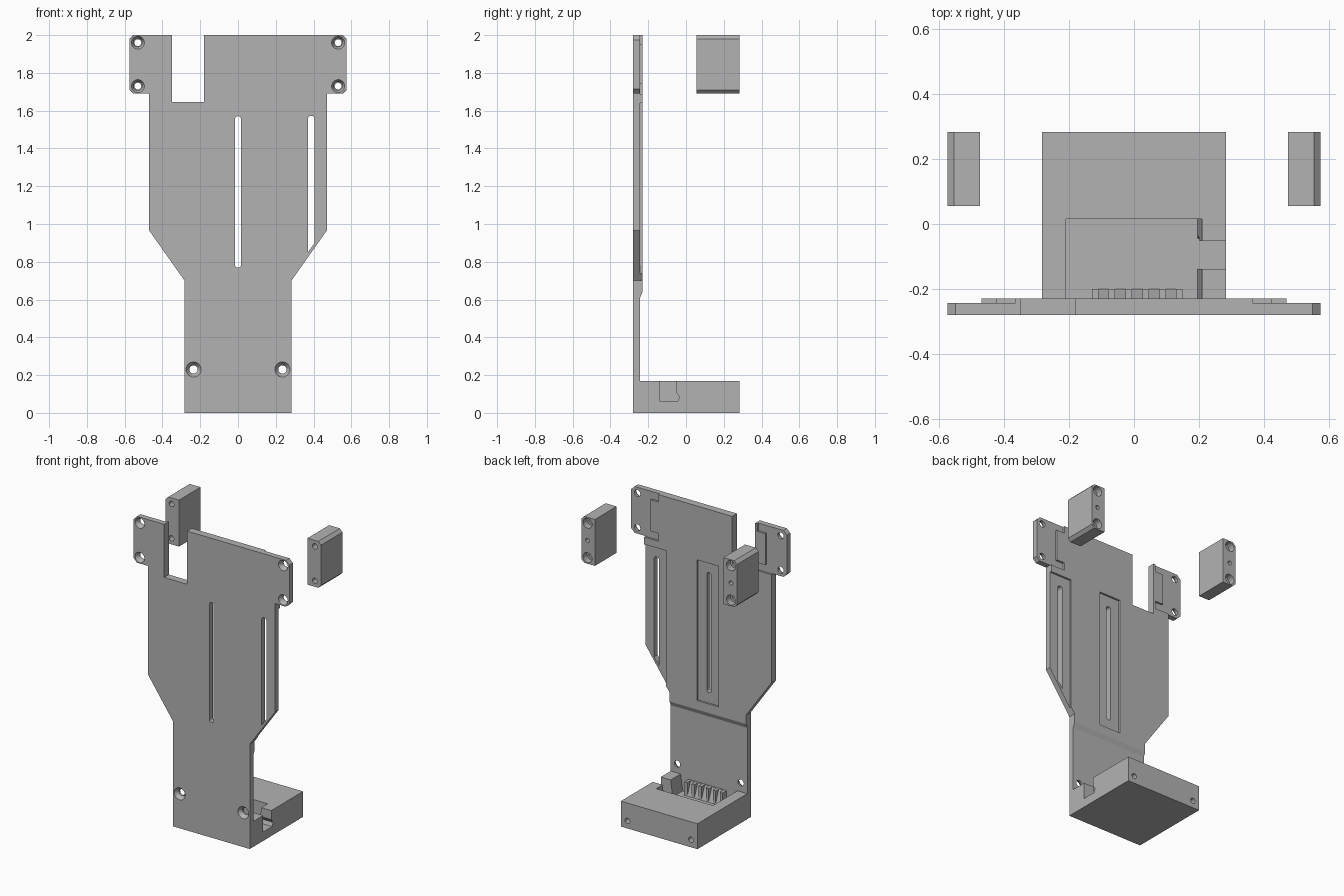
import bpy, bmesh, math
from mathutils import Vector

cube = bpy.data.objects.get("Cube")
if cube:
    bpy.data.objects.remove(cube)

grey = bpy.data.materials.new("plain_grey")
grey.use_nodes = True
colour = (0.45, 0.45, 0.45, 1)
grey.diffuse_color = colour
grey.node_tree.nodes["Principled BSDF"].inputs["Base Color"].default_value = colour


def make(name, bm):
    bmesh.ops.recalc_face_normals(bm, faces=bm.faces)
    mesh = bpy.data.meshes.new(name)
    bm.to_mesh(mesh)
    bm.free()
    mesh.materials.append(grey)
    ob = bpy.data.objects.new(name, mesh)
    bpy.context.collection.objects.link(ob)
    return ob


def prism(name, pts, a, b, axis="y"):
    """Extrude a profile: (x, z) along y, or (y, z) along x."""
    place = (lambda p, d: (p[0], d, p[1])) if axis == "y" else (lambda p, d: (d, p[0], p[1]))
    bm = bmesh.new()
    face = bm.faces.new([bm.verts.new(place(p, a)) for p in pts])
    ext = bmesh.ops.extrude_face_region(bm, geom=[face])
    move = Vector(place((0, 0), b - a))
    bmesh.ops.translate(bm, vec=move, verts=[g for g in ext["geom"] if isinstance(g, bmesh.types.BMVert)])
    return make(name, bm)


def rect(x0, x1, z0, z1):
    return [(x0, z0), (x1, z0), (x1, z1), (x0, z1)]


def arc(x, z, r, start, end, n=10):
    steps = [math.radians(start + (end - start) * i / n) for i in range(n + 1)]
    return [(x + r * math.cos(t), z + r * math.sin(t)) for t in steps]


def cone(x, z, r0, r1, y0, y1):
    """Round cutter along y, radius r0 at y0 and r1 at y1."""
    bm = bmesh.new()
    rings = [[bm.verts.new((px, y, pz)) for px, pz in arc(x, z, r, 0, 360, 24)[:-1]]
             for r, y in ((r0, y0), (r1, y1))]
    for ring in rings:
        bm.faces.new(ring)
    for i in range(24):
        j = (i + 1) % 24
        bm.faces.new((rings[0][i], rings[0][j], rings[1][j], rings[1][i]))
    return make("cutter", bm)


def cut(ob, cutter):
    cutter.hide_render = True
    mod = ob.modifiers.new("cut", "BOOLEAN")
    mod.operation = "DIFFERENCE"
    mod.solver = "EXACT"
    mod.object = cutter
    bpy.context.view_layer.objects.active = ob
    bpy.ops.object.modifier_apply(modifier=mod.name)
    bpy.data.objects.remove(cutter)


FRONT, STEP, BACK = -0.28, -0.243, -0.23
HOLES = (1.73, 1.96)
C = 0.025

# Back plate outline: narrow foot, tapered shoulders, side tabs and top notch
right = [(0.283, 0), (0.283, 0.70), (0.47, 0.965), (0.47, 1.69), (0.575 - C, 1.69),
         (0.575, 1.69 + C), (0.575, 2 - C), (0.575 - C, 2)]
notch = [(-0.18, 2), (-0.18, 1.645), (-0.35, 1.645), (-0.35, 2)]
plate = prism("back_plate", right + notch + [(-x, z) for x, z in reversed(right)], FRONT, BACK)

# Thinner foot with a small ramp
cut(plate, prism("cutter", [(STEP, -0.1), (-0.1, -0.1), (-0.1, 0.64), (BACK, 0.64), (STEP, 0.61)],
                 -1, 1, "x"))

# Stepped rebates behind the tabs, and countersunk screw holes
for s in (-1, 1):
    rebate = [(0.365, 2.1), (0.365, 1.95), (0.425, 1.95), (0.425, 1.74), (0.365, 1.74),
              (0.365, 1.688), (0.7, 1.688), (0.7, 2.1)]
    cut(plate, prism("cutter", [(s * x, z) for x, z in rebate], STEP, 0))
    for x, z, r in [(0.53, h, 0.035) for h in HOLES] + [(0.235, 0.23, 0.041)]:
        cut(plate, cone(s * x, z, 0.022, 0.022, -0.4, 0))
        cut(plate, cone(s * x, z, r, 0.022, FRONT - 0.001, FRONT + 0.025))

# Long slots with shallow recesses behind them
cut(plate, prism("cutter", rect(-0.08, 0.08, 0.70, 1.64), STEP, 0))
cut(plate, prism("cutter", rect(0.31, 0.6, 0.70, 1.64), STEP, 0))
cut(plate, prism("cutter", arc(0, 1.555, 0.016, 0, 180) + arc(0, 0.785, 0.016, 180, 360), -0.4, 0))
cut(plate, prism("cutter", arc(0.388, 1.555, 0.018, 0, 180) + [(0.37, 0.85), (0.406, 0.90)], -0.4, 0))

# Base tray with an open pocket, a side opening and two blind holes
tray = prism("base_tray", rect(-0.283, 0.283, 0, 0.17), STEP, 0.283)
cut(tray, prism("cutter", [(-0.21, 0.2), (-0.21, 0.06), (0.195, 0.06), (0.21, 0.17), (0.21, 0.2)],
                -0.3, 0.015))
cut(tray, prism("cutter", [(-0.138, 0.2), (-0.138, 0.06), (-0.045, 0.06), (-0.035, 0.085),
                           (-0.053, 0.11), (-0.053, 0.2)], 0.18, 0.4, "x"))
for s in (-1, 1):
    cut(tray, cone(s * 0.235, 0.05, 0.018, 0.018, 0.15, 0.4))

# Row of contact ribs with sloped faces between them
for i in range(6):
    x = -0.13 + i * 0.052
    prism("contact_rib", [(STEP, 0.06), (-0.2, 0.06), (-0.2, 0.15), (STEP, 0.15)], x, x + 0.02, "x")
    if i < 5:
        prism("contact_slope", [(STEP, 0.06), (-0.2, 0.06), (-0.235, 0.15), (STEP, 0.15)],
              x + 0.02, x + 0.052, "x")

# Clamp blocks standing behind the tabs
for s, side in ((-1, "right"), (1, "left")):
    profile = [(0.475, 1.69), (0.555, 1.69), (0.575, 1.71), (0.575, 1.98), (0.555, 2), (0.475, 2)]
    block = prism(side + "_clamp_block", [(s * x, z) for x, z in profile], 0.055, 0.283)
    for z in HOLES:
        cut(block, cone(s * 0.53, z, 0.018, 0.018, 0, 0.4))
        cut(block, cone(s * 0.53, z, 0.033, 0.033, 0.24, 0.4))
    cut(block, cone(s * 0.53, 1.845, 0.014, 0.014, 0.18, 0.4))
